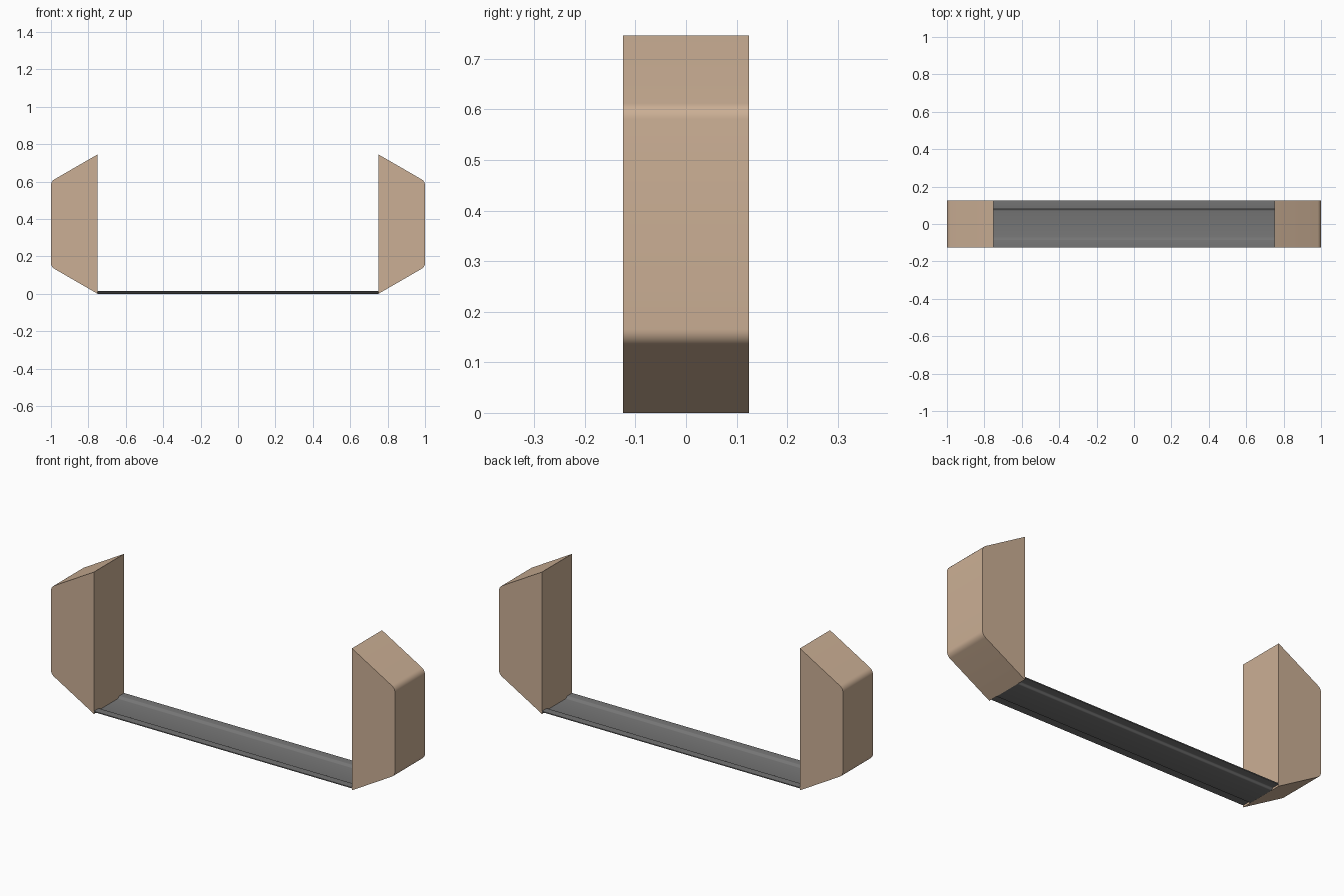
import bpy, bmesh, math
from mathutils import Vector

if "Cube" in bpy.data.objects:
    bpy.data.objects.remove(bpy.data.objects["Cube"])


def material(name, color):
    m = bpy.data.materials.new(name)
    m.diffuse_color = (*color, 1)
    m.use_nodes = True
    m.node_tree.nodes["Principled BSDF"].inputs["Base Color"].default_value = m.diffuse_color
    return m


def extrude_profile(name, points, offset, mat):
    """Fill a closed planar profile and extrude it by offset."""
    bm = bmesh.new()
    face = bm.faces.new([bm.verts.new(p) for p in points])
    ext = bmesh.ops.extrude_face_region(bm, geom=[face])
    moved = [g for g in ext["geom"] if isinstance(g, bmesh.types.BMVert)]
    bmesh.ops.translate(bm, verts=moved, vec=offset)
    bmesh.ops.recalc_face_normals(bm, faces=bm.faces[:])
    mesh = bpy.data.meshes.new(name)
    bm.to_mesh(mesh)
    bm.free()
    mesh.materials.append(mat)
    obj = bpy.data.objects.new(name, mesh)
    bpy.context.collection.objects.link(obj)
    bpy.ops.object.select_all(action='DESELECT')
    obj.select_set(True)
    bpy.context.view_layer.objects.active = obj
    bpy.ops.object.shade_smooth_by_angle(angle=math.radians(25))
    return obj


def rounded_corner(x, z, r, start, end, segs=6):
    """Arc points around centre (x, z)."""
    return [(x + r * math.cos(a), z + r * math.sin(a))
            for a in (math.radians(start + (end - start) * i / segs)
                      for i in range(segs + 1))]


wood = material("wood", (0.60, 0.43, 0.30))
metal = material("dark_metal", (0.18, 0.18, 0.18))

INNER, OUTER, HALF_Y, TOP = 0.75, 1.0, 0.125, 0.746
R = 0.036
rise = (OUTER - INNER) * math.tan(math.radians(30))
tangent = R * math.tan(math.radians(30))

# End blocks: tapered profile with softly rounded outer corners
profile = [(INNER, 0)]
profile += rounded_corner(OUTER - R, rise + tangent, R, -60, 0)
profile += rounded_corner(OUTER - R, TOP - rise - tangent, R, 0, 60)
profile += [(INNER, TOP)]
for side, label in ((-1, "left"), (1, "right")):
    extrude_profile(label + "_end_block",
                    [(side * x, -HALF_Y, z) for x, z in profile],
                    Vector((0, 2 * HALF_Y, 0)), wood)

# Connecting strip: thin sheet with a shallow trough and raised rims
THICK, STEP = 0.005, 0.010
half = [(0.071 + 0.016 * i / 8, STEP * (1 - math.cos(math.pi * i / 8)) / 2)
        for i in range(9)] + [(HALF_Y, STEP)]
lower = [(-y, z) for y, z in reversed(half)] + half
section = lower + [(y, z + THICK) for y, z in reversed(lower)]
strip = extrude_profile("connecting_strip",
                        [(-INNER, y, z) for y, z in section],
                        Vector((2 * INNER, 0, 0)), metal)
